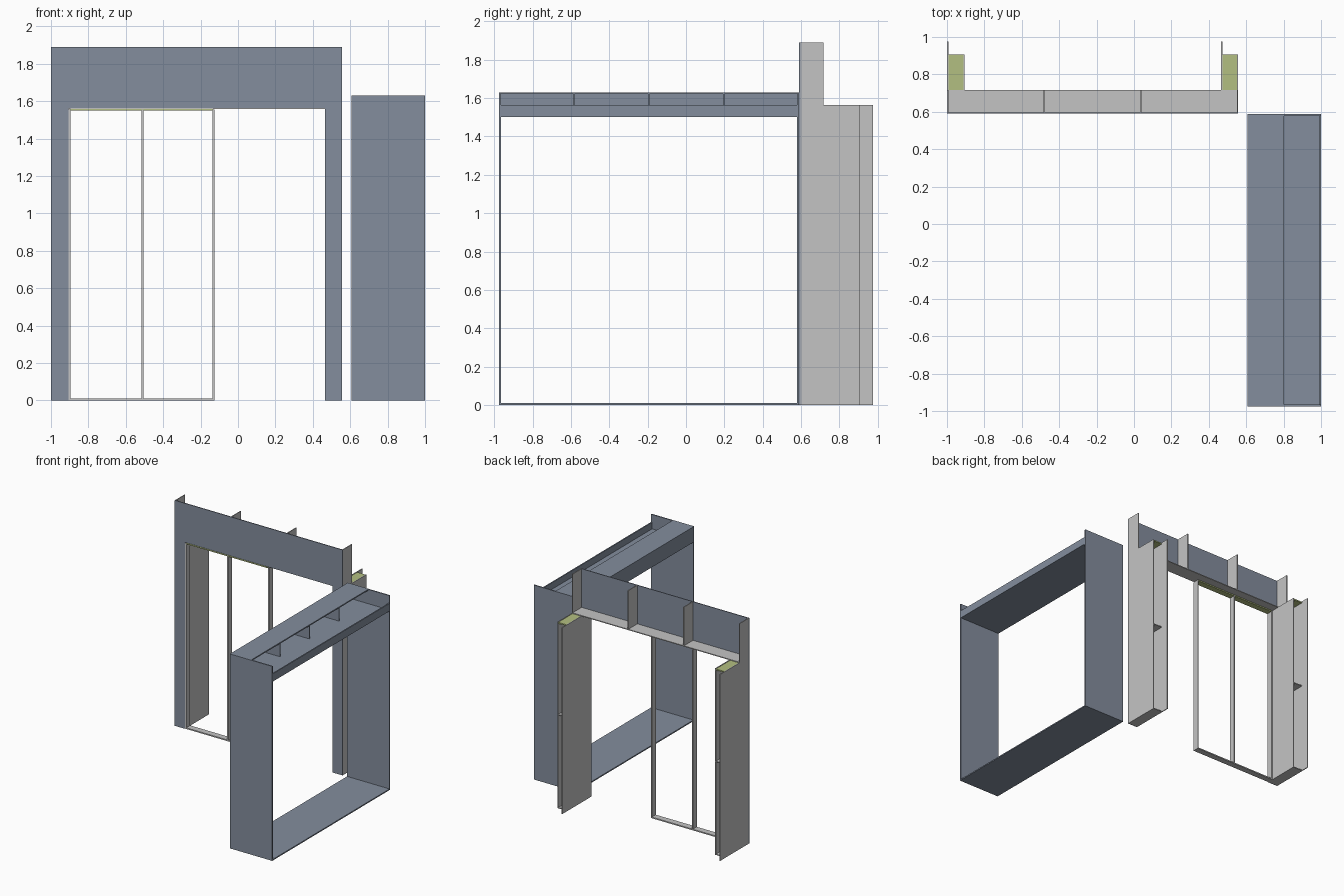
import bpy
import bmesh
from mathutils import Vector

cube = bpy.data.objects.get("Cube")
if cube:
    bpy.data.objects.remove(cube, do_unlink=True)


def material(name, rgb):
    m = bpy.data.materials.new(name)
    m.use_nodes = True
    m.diffuse_color = (*rgb, 1)
    m.node_tree.nodes["Principled BSDF"].inputs["Base Color"].default_value = (*rgb, 1)
    return m


BLUE = material("slate blue steel", (0.23, 0.27, 0.34))
GREY = material("light grey steel", (0.55, 0.55, 0.55))
GREEN = material("pale green plate", (0.45, 0.52, 0.22))


def box(name, mat, x, y, z):
    """Axis-aligned plate given by its (min, max) ranges."""
    low, size = Vector((x[0], y[0], z[0])), Vector((x[1] - x[0], y[1] - y[0], z[1] - z[0]))
    bm = bmesh.new()
    bmesh.ops.create_cube(bm, size=1)
    for v in bm.verts:
        v.co = low + (v.co + Vector((0.5, 0.5, 0.5))) * size
    mesh = bpy.data.meshes.new(name)
    bm.to_mesh(mesh)
    bm.free()
    mesh.materials.append(mat)
    ob = bpy.data.objects.new(name, mesh)
    bpy.context.collection.objects.link(ob)
    return ob


T = 0.007                      # sheet thickness
FRONT, BACK = 0.59, 0.975      # portal depth
SHORT = 0.907                  # depth of the shorter jamb sheets
HEAD, TOP = 1.563, 1.89        # opening height, portal height
LEFT_END, RIGHT_END = 0.557, -1.0
sheet = (FRONT, FRONT + T)

# Portal front sheets
box("lintel_front", BLUE, (RIGHT_END, LEFT_END), sheet, (HEAD, TOP))

# Jambs: front sheet, two side sheets, base, mid stiffener and cap
jambs = {"right": (RIGHT_END, -0.905, BACK, SHORT),
         "left": (0.465, LEFT_END, BACK, SHORT)}
for side, (x0, x1, deep0, deep1) in jambs.items():
    box(side + "_jamb_front", BLUE, (x0, x1), sheet, (0, HEAD))
    box(side + "_jamb_long_sheet", GREY, (x0, x0 + T), (FRONT + T, deep0), (0, HEAD))
    box(side + "_jamb_short_sheet", GREY, (x1 - T, x1), (FRONT + T, deep1), (0, HEAD))
    inner = (x0 + T, x1 - T)
    depth = (FRONT + T, SHORT)
    box(side + "_jamb_base", GREY, inner, depth, (0, T))
    box(side + "_jamb_stiffener", GREY, inner, depth, (0.78, 0.78 + T))
    box(side + "_jamb_cap", GREEN, inner, depth, (HEAD - 2 * T, HEAD - T / 2))

# Lintel shelf with four upright fins
box("lintel_shelf", GREY, (RIGHT_END, LEFT_END), (FRONT + T, 0.717), (HEAD - T / 2, HEAD + T / 2))
span = LEFT_END - RIGHT_END - T
for i in range(4):
    x = RIGHT_END + span * i / 3
    box("lintel_fin", GREY, (x, x + T), (FRONT + T, 0.717), (HEAD + T / 2, TOP))

# Slim two-light door frame
FRAME = (FRONT + 0.003, 0.645)
BAR = 0.01
for x in (-0.905, -0.515, -0.135):
    box("door_upright", GREY, (x, x + BAR), FRAME, (0, HEAD - T))
box("door_sill", GREY, (-0.895, -0.135), FRAME, (0, BAR))
box("door_head", GREEN, (-0.895, -0.135), FRAME, (HEAD - BAR - T / 2, HEAD - T / 2))

# Side frame: end sheets, sill and hollow top trough
X0, X1, Y0, Y1, H = 0.607, 1.0, -0.975, 0.588, 1.63
P = 0.01
inside = (Y0 + P, Y1 - P)
box("side_frame_front_end", BLUE, (X0, X1), (Y0, Y0 + P), (0, H))
box("side_frame_back_end", BLUE, (X0, X1), (Y1 - P, Y1), (0, H))
box("side_frame_sill", BLUE, (X0, X1), inside, (0, P))
box("trough_floor", BLUE, (X0, X1), inside, (1.5, 1.5 + P))
box("trough_lip", BLUE, (X1 - P, X1), inside, (1.5 + P, 1.565))
box("trough_web", BLUE, (X0, X0 + P), inside, (1.5 + P, H - P))
box("trough_top", BLUE, (X0, 0.802), inside, (H - P, H))
for i in range(1, 4):
    y = Y0 + (Y1 - Y0) * i / 4
    box("trough_fin", BLUE, (X0 + P, 0.8), (y - T / 2, y + T / 2), (1.5 + P, H - P))
